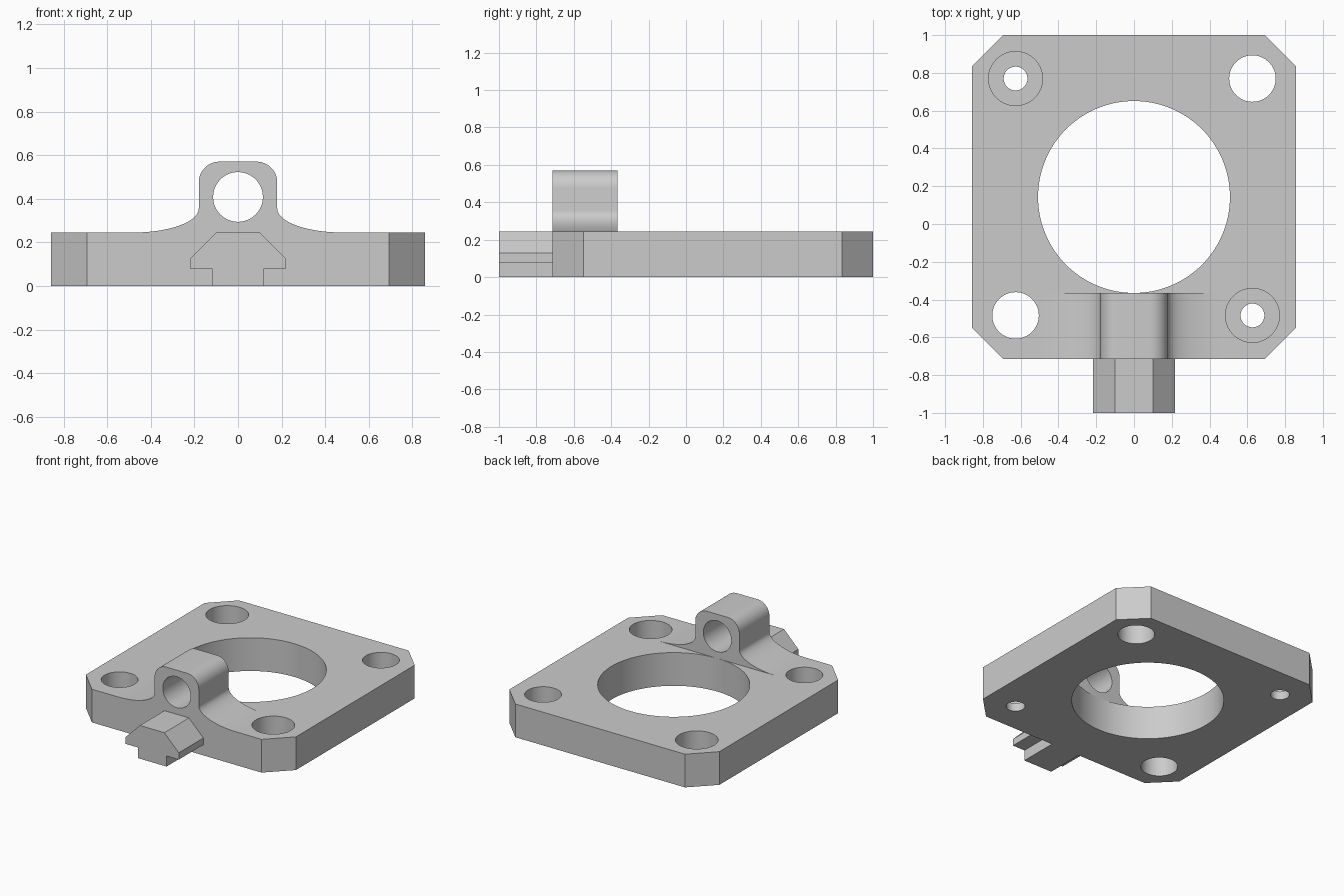
import bpy
import bmesh
from math import cos, sin, pi, radians
from mathutils import Matrix

default = bpy.data.objects.get("Cube")
if default:
    bpy.data.objects.remove(default, do_unlink=True)

# Single material
GREY = (0.6, 0.6, 0.6, 1)
grey = bpy.data.materials.new("plain grey")
grey.use_nodes = True
grey.diffuse_color = GREY
grey.node_tree.nodes["Principled BSDF"].inputs["Base Color"].default_value = GREY

THICK = 0.245          # plate thickness
HALF = 0.857           # plate half width
MID_Y = 0.143          # plate centre
FRONT, BACK = -0.714, -0.365
HOLE = 0.627           # corner hole offset


def extrude(name, points, start, vector):
    """Prism made by sweeping a closed outline along a vector."""
    bm = bmesh.new()
    face = bm.faces.new([bm.verts.new(start(a, b)) for a, b in points])
    swept = bmesh.ops.extrude_face_region(bm, geom=[face])
    verts = [v for v in swept["geom"] if isinstance(v, bmesh.types.BMVert)]
    bmesh.ops.translate(bm, verts=verts, vec=vector)
    bmesh.ops.recalc_face_normals(bm, faces=bm.faces)
    mesh = bpy.data.meshes.new(name)
    bm.to_mesh(mesh)
    bm.free()
    mesh.materials.append(grey)
    obj = bpy.data.objects.new(name, mesh)
    bpy.context.collection.objects.link(obj)
    return obj


def extrude_y(name, points, y0, y1):
    return extrude(name, points, lambda x, z: (x, y0, z), (0, y1 - y0, 0))


def mirrored(half):
    """Close a right-hand outline, listed bottom to top, across x = 0."""
    return half + [(-x, z) for x, z in reversed(half)]


def arc(cx, cz, rx, rz, a0, a1, steps):
    return [(cx + rx * cos(radians(a0 + (a1 - a0) * i / steps)),
             cz + rz * sin(radians(a0 + (a1 - a0) * i / steps)))
            for i in range(steps + 1)]


def drill(target, location, radius, depth, sides=64, along_y=False):
    bm = bmesh.new()
    turn = Matrix.Rotation(pi / 2 if along_y else 0, 4, 'X')
    bmesh.ops.create_cone(bm, cap_ends=True, segments=sides, radius1=radius,
                          radius2=radius, depth=depth,
                          matrix=Matrix.Translation(location) @ turn)
    mesh = bpy.data.meshes.new("cutter")
    bm.to_mesh(mesh)
    bm.free()
    mesh.materials.append(grey)
    cutter = bpy.data.objects.new("cutter", mesh)
    cutter.hide_render = True
    bpy.context.collection.objects.link(cutter)
    boolean(target, cutter, 'DIFFERENCE')


def boolean(target, other, operation):
    bpy.context.view_layer.objects.active = target
    mod = target.modifiers.new("boolean", 'BOOLEAN')
    mod.operation, mod.solver, mod.object = operation, 'EXACT', other
    bpy.ops.object.modifier_apply(modifier=mod.name)
    bpy.data.objects.remove(other, do_unlink=True)


# Plate with clipped corners
cut = HALF - 0.165
corner = [(cut, -HALF), (HALF, -cut), (HALF, cut), (cut, HALF)]
plate = extrude("mounting_plate", mirrored(corner),
                lambda x, y: (x, y + MID_Y, 0), (0, 0, THICK))

# Central bore
drill(plate, (0, MID_Y, THICK / 2), 0.508, 1, 128)

# Two wide through holes and two counterbored holes, on opposite diagonals
for side in (-1, 1):
    x = side * HOLE
    drill(plate, (x, MID_Y + x, THICK / 2), 0.123, 1)
    drill(plate, (x, MID_Y - x, THICK / 2), 0.063, 1)
    drill(plate, (x, MID_Y - x, 0.06 + 0.5), 0.143, 1)

# Upright lug flaring into the plate, with a cross hole
flare = arc(0.48, 0.355, 0.30, 0.11, 270, 180, 20)
shoulder = arc(0.085, 0.475, 0.095, 0.095, 0, 90, 12)
lug = extrude_y("pivot_lug", mirrored(flare + shoulder), FRONT, BACK)
drill(lug, (0, (FRONT + BACK) / 2, 0.408), 0.114, 1, along_y=True)

# Front tongue with a T-shaped section
section = [(0.117, 0), (0.117, 0.078), (0.217, 0.078),
           (0.217, 0.128), (0.1, THICK)]
tongue = extrude_y("front_tongue", mirrored(section), -1, FRONT)

# Smooth curved walls, keep edges crisp
bpy.ops.object.select_all(action='DESELECT')
for obj in (plate, lug, tongue):
    obj.select_set(True)
bpy.context.view_layer.objects.active = plate
bpy.ops.object.shade_smooth_by_angle(angle=radians(30))
